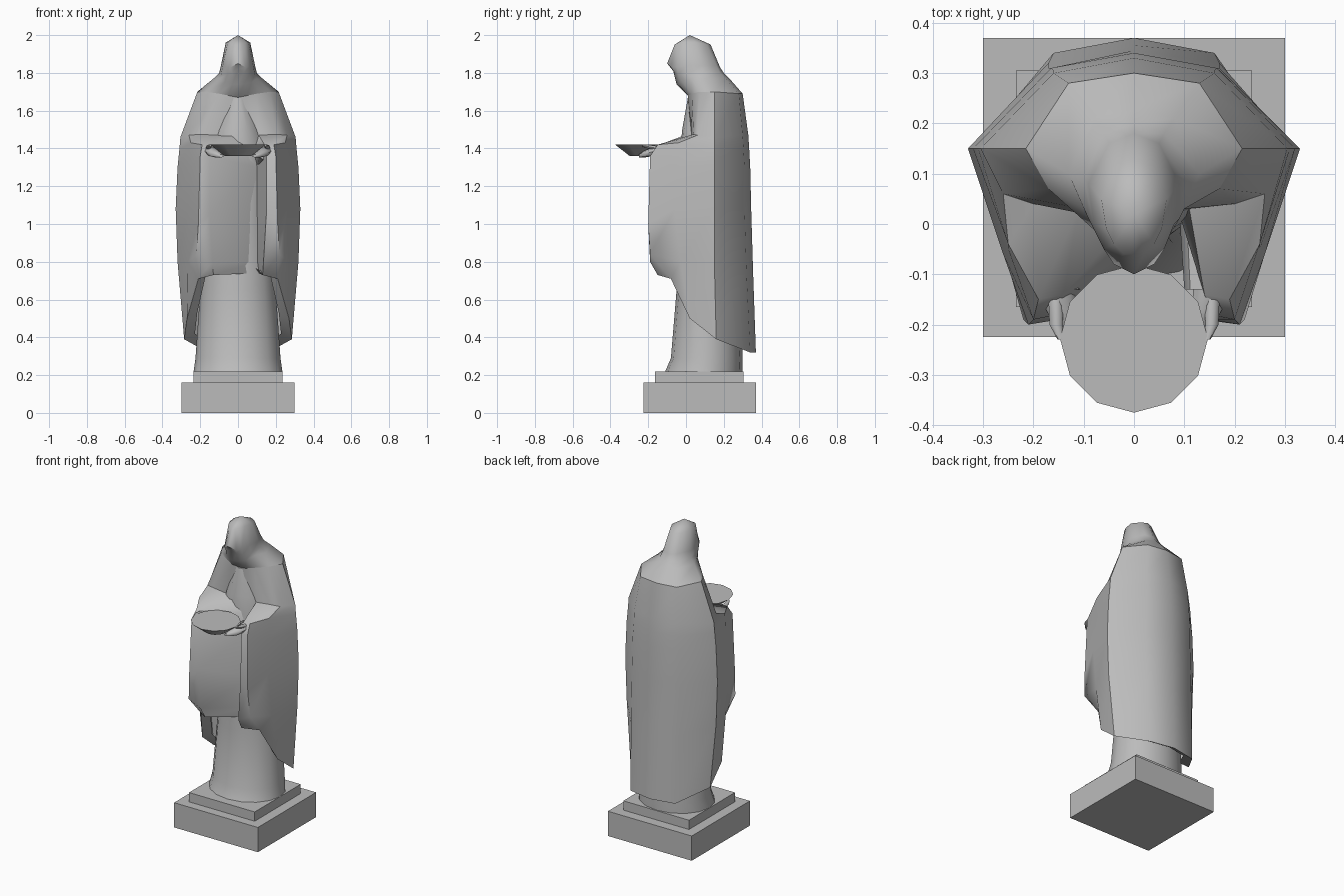
import bpy, bmesh, math
from mathutils import Vector

default = bpy.data.objects.get("Cube")
if default:
    bpy.data.objects.remove(default, do_unlink=True)

stone = bpy.data.materials.new("grey_stone")
stone.use_nodes = True
colour = (0.5, 0.5, 0.5, 1)
stone.diffuse_color = colour
stone.node_tree.nodes["Principled BSDF"].inputs["Base Color"].default_value = colour

CM = 0.01  # shapes below are measured in hundredths of a unit


def finish(name, bm, smooth_angle=None):
    """Turn a bmesh into a named stone object, smooth if an angle is given."""
    bmesh.ops.remove_doubles(bm, verts=bm.verts[:], dist=0.0005)
    bmesh.ops.recalc_face_normals(bm, faces=bm.faces[:])
    mesh = bpy.data.meshes.new(name)
    bm.to_mesh(mesh)
    bm.free()
    mesh.materials.append(stone)
    obj = bpy.data.objects.new(name, mesh)
    bpy.context.scene.collection.objects.link(obj)
    if smooth_angle:
        bpy.ops.object.select_all(action='DESELECT')
        bpy.context.view_layer.objects.active = obj
        obj.select_set(True)
        bpy.ops.object.shade_smooth_by_angle(angle=math.radians(smooth_angle))
    return obj


def loft(name, rings, cap_start=False, cap_end=False, smooth_angle=45):
    """Skin a stack of closed rings that share one point count."""
    bm = bmesh.new()
    rows = [[bm.verts.new(Vector(p) * CM) for p in ring] for ring in rings]
    for upper, lower in zip(rows, rows[1:]):
        for i in range(len(upper)):
            j = (i + 1) % len(upper)
            bm.faces.new((upper[i], upper[j], lower[j], lower[i]))
    if cap_start:
        bm.faces.new(rows[0])
    if cap_end:
        bm.faces.new(rows[-1])
    return finish(name, bm, smooth_angle)


def mirrored(half):
    """Complete a half ring running from the back centre to the front centre."""
    return half + [(-x, y, z) for x, y, z in reversed(half[1:-1])]


def oval(z, half_width, front, back, sides=16):
    """Horizontal oval ring given by its width and front and back limits."""
    middle, depth = (front + back) / 2, (back - front) / 2
    turns = [math.tau * i / sides for i in range(sides)]
    return [(half_width * math.sin(t), middle + depth * math.cos(t), z) for t in turns]


def box(name, half_width, front, back, bottom, top):
    rings = [[(-half_width, front, z), (half_width, front, z),
              (half_width, back, z), (-half_width, back, z)] for z in (bottom, top)]
    return loft(name, rings, True, True, None)


# Stepped plinth
box("plinth_base", 30, -22.5, 37, 0, 16)
box("plinth_step", 23.5, -16.5, 30.5, 16, 22)

# Long robe, flaring at the feet
loft("robe", [
    oval(22, 23.5, -11, 30), oval(29, 22.5, -8, 30), oval(65, 20, -5, 29),
    oval(100, 18, -4, 28), oval(140, 16, -3, 27), oval(150, 13, -2, 24),
    oval(167, 6, 1, 20),
], True, True)

# Shoulder ring shared by the hood and the cloak
shoulders = [(0, 30, 169), (13, 28, 169), (21.5, 15, 170), (17, 7, 170),
             (10, 3, 169), (5, 1, 168), (0, 2, 167)]

# Bowed hood with a shaded face under its rim
hood_halves = [
    [(0, 2, 200)] * 7,
    [(0, 13, 195), (4, 11, 195), (6.5, 5, 196), (5.5, -1, 196), (4, -4, 196),
     (2, -6, 195), (0, -6, 195)],
    [(0, 18, 183), (5, 16, 184), (9, 8, 184), (8, 0, 184), (6, -5, 183),
     (4, -8, 183), (0, -10, 185)],
    [(0, 20, 180), (6, 18, 180), (10, 9, 180), (9, 1, 179), (6, -4, 179),
     (3, -6, 180), (0, -7, 182)],
    [(0, 23, 177), (8, 21, 177), (13, 10, 177), (10, 3, 177), (7, -2, 175),
     (3, -4, 174), (0, -5, 174)],
    shoulders,
]
loft("hood", [mirrored(h) for h in hood_halves], smooth_angle=60)

# Cloak with hanging sleeves: back, side, sleeve front, then inner fold
cloak_halves = [
    shoulders,
    [(0, 33, 147), (16, 30, 147), (30.5, 15, 146), (26, 6, 147), (20, 4, 147.5),
     (11, 3, 147), (0, 2, 148)],
    [(0, 33.5, 139), (16, 30.5, 139), (31, 15, 140), (25, -4, 143), (19, -15, 142),
     (14, -14, 142), (9, 2, 142)],
    [(0, 34, 130), (16.5, 31, 130), (32, 15, 130), (25, -5, 130), (20, -19, 136),
     (15, -18, 136), (10, 0, 130)],
    [(0, 34.5, 108), (17, 31, 108), (33, 15, 108), (26, -6, 108), (21, -20, 100),
     (15, -19, 105), (10, 0, 100)],
    [(0, 35.5, 75), (17, 32, 75), (32, 15, 80), (26.5, -3, 80), (22, -19, 84),
     (13.5, -19, 80), (10, 0, 80)],
    [(0, 37, 32), (16, 34, 32), (28.5, 16, 39), (27, 2, 50), (21, -8, 71),
     (13, -15, 73), (11, 0, 74)],
]
# Turn the hem inwards to give the cloth its thickness
hem = [(x * 0.8, 12 + (y - 12) * 0.8, z + 3) for x, y, z in cloak_halves[-1]]
loft("cloak", [mirrored(h) for h in cloak_halves + [hem]], smooth_angle=50)

# Shallow offering bowl, closed on top
bowl_centre = -22.8
loft("bowl", [oval(z, r, bowl_centre - r, bowl_centre + r, 12)
              for z, r in ((142, 14.7), (136, 7))], True, True, 30)


def tube(name, path, sides=8):
    """Tapered limb from points of (position, width radius, height radius)."""
    turns = [math.tau * i / sides for i in range(sides)]
    rings = [[(x + w * math.cos(t), y, z + h * math.sin(t)) for t in turns]
             for (x, y, z), w, h in path]
    return loft(name, rings, True, True)


# Sleeve cuffs, hands and thumbs holding the bowl
for side, label in ((1, "left"), (-1, "right")):
    tube(label + "_cuff", [((side * 14, 2, 134), 5, 6),
                           ((side * 14, -13, 138), 4, 4)])
    tube(label + "_hand", [((side * 15, -10, 139), 3, 2.5),
                           ((side * 14.5, -17, 138.5), 3, 2.5),
                           ((side * 12, -22, 137), 3, 1.8),
                           ((side * 9, -25, 136), 1.5, 0.8)])
    tube(label + "_thumb", [((side * 15.5, -15, 140), 1.5, 1.2),
                            ((side * 15.5, -20, 141), 1.3, 1),
                            ((side * 14.5, -23, 141.5), 0.7, 0.6)])
